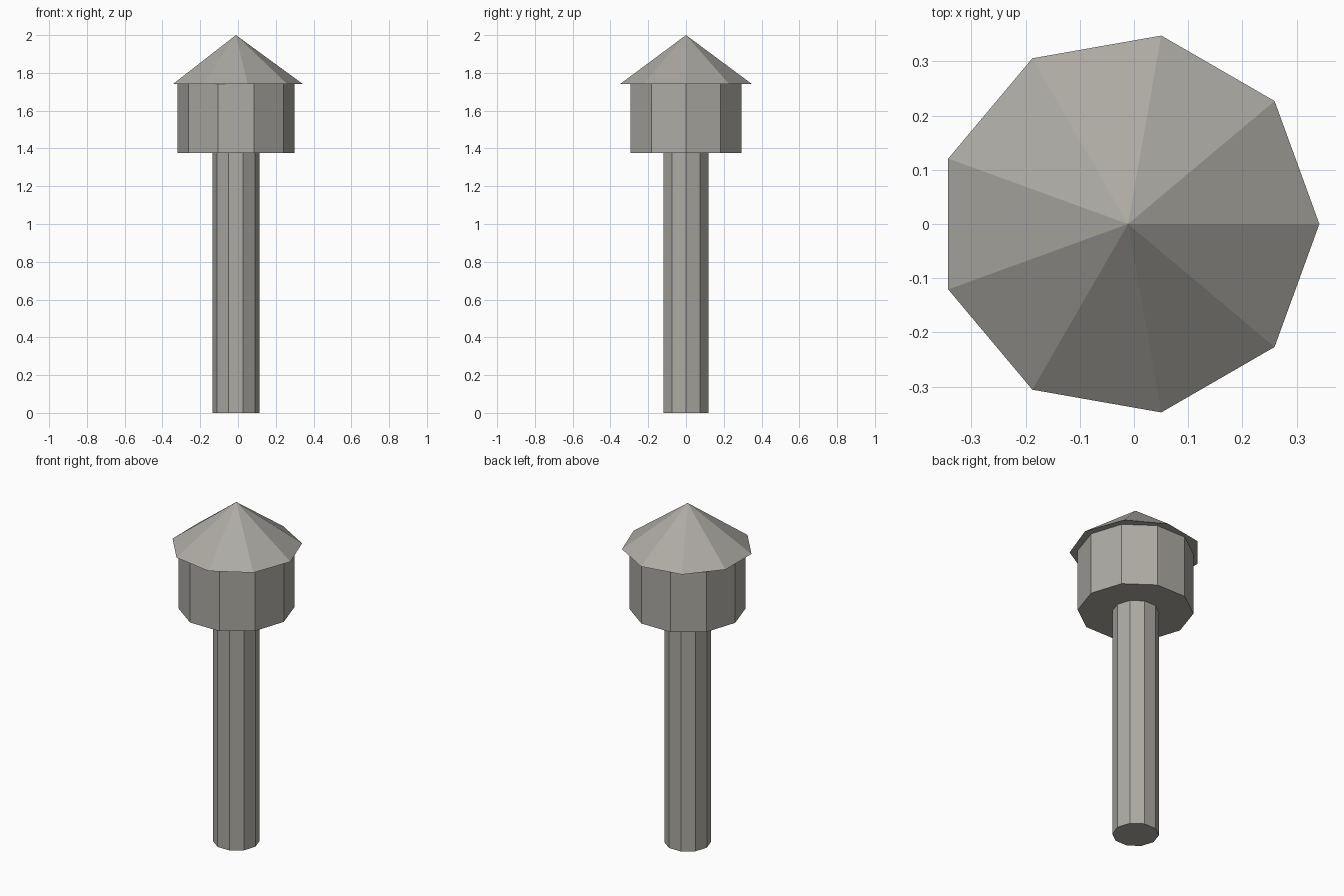
import bpy
from math import pi

cube = bpy.data.objects.get("Cube")
if cube:
    bpy.data.objects.remove(cube, do_unlink=True)

# Single warm grey stone
stone = bpy.data.materials.new("warm_grey_stone")
stone.use_nodes = True
colour = (0.42, 0.405, 0.37, 1)
stone.diffuse_color = colour
stone.node_tree.nodes["Principled BSDF"].inputs["Base Color"].default_value = colour

AXIS_X = -0.011  # shared axis, offset by the odd-sided roof


def tapered_prism(name, sides, bottom_radius, top_radius, z0, z1):
    """Flat-sided solid on the shared axis, with one corner on +x."""
    bpy.ops.mesh.primitive_cone_add(
        vertices=sides, radius1=bottom_radius, radius2=top_radius,
        depth=z1 - z0, location=(AXIS_X, 0, (z0 + z1) / 2),
        rotation=(0, 0, -pi / 2))
    part = bpy.context.object
    part.name = name
    bpy.ops.object.transform_apply(location=False, rotation=True, scale=True)
    part.data.materials.append(stone)
    return part


# Slender pole, wide drum and pointed roof
tapered_prism("pole", 10, 0.125, 0.125, 0, 1.376)
tapered_prism("drum", 10, 0.31, 0.31, 1.376, 1.742)
tapered_prism("roof", 9, 0.353, 0, 1.742, 2)
